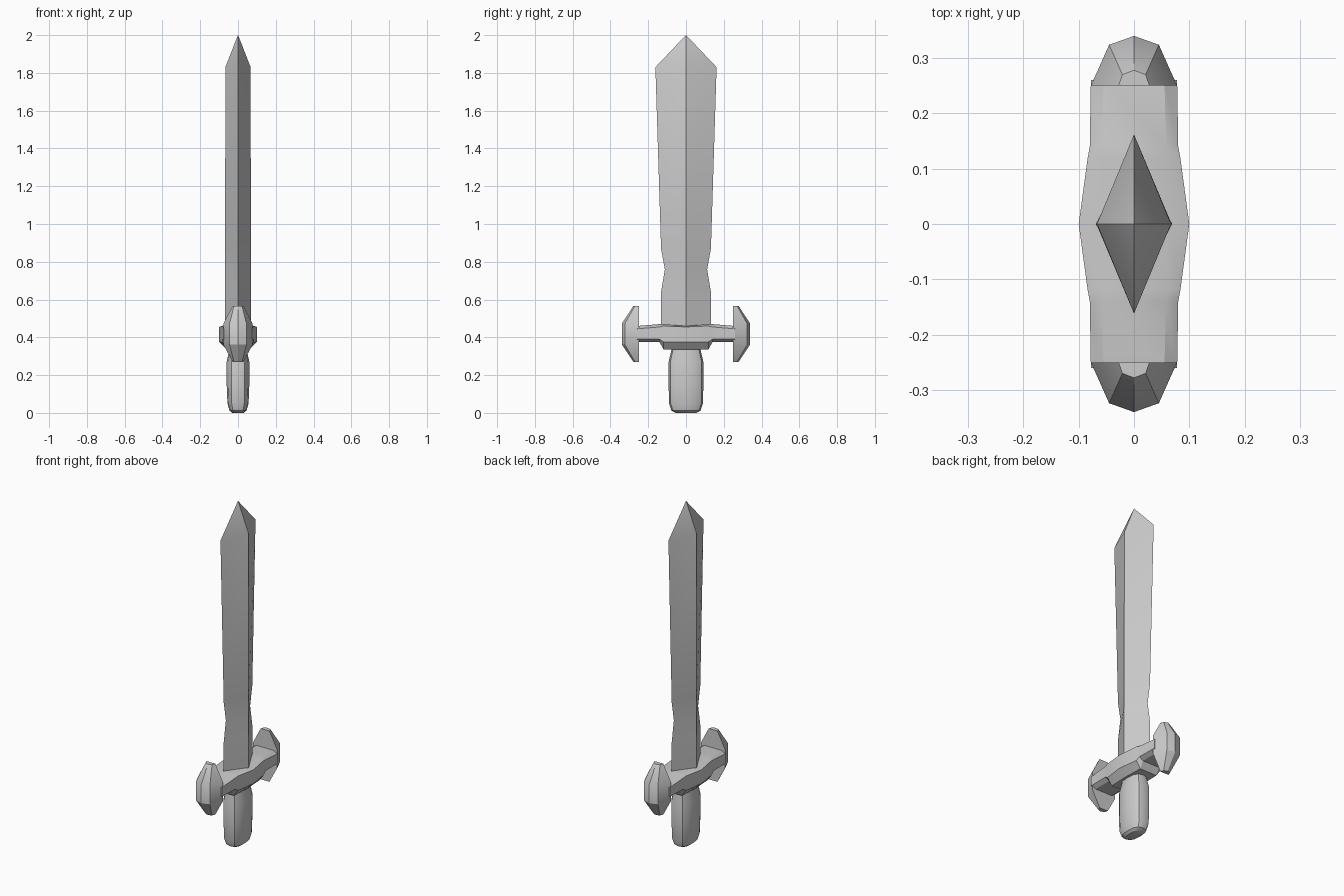
import bpy, bmesh, math

if "Cube" in bpy.data.objects:
    bpy.data.objects.remove(bpy.data.objects["Cube"])


def loft(name, rings):
    """Skin a list of equal-length point rings and cap both ends."""
    bm = bmesh.new()
    rows = [[bm.verts.new(p) for p in ring] for ring in rings]
    n = len(rows[0])
    for a, b in zip(rows, rows[1:]):
        for i in range(n):
            j = (i + 1) % n
            bm.faces.new((a[i], a[j], b[j], b[i]))
    bm.faces.new(rows[0])
    bm.faces.new(rows[-1])
    bmesh.ops.remove_doubles(bm, verts=bm.verts, dist=1e-5)
    bmesh.ops.recalc_face_normals(bm, faces=bm.faces)
    mesh = bpy.data.meshes.new(name)
    bm.to_mesh(mesh)
    bm.free()
    mesh.shade_smooth()
    mesh.set_sharp_from_angle(angle=math.radians(32))
    obj = bpy.data.objects.new(name, mesh)
    bpy.context.collection.objects.link(obj)
    return obj


def diamond(z, x, y):
    return [(x, 0, z), (0, y, z), (-x, 0, z), (0, -y, z)]


def rounded(z, x, y, sides=12):
    # superellipse section, between an oval and a box
    ring = []
    for i in range(sides):
        t = math.tau * i / sides
        c, s = math.cos(t), math.sin(t)
        ring.append((x * math.copysign(abs(c) ** 0.75, c),
                     y * math.copysign(abs(s) ** 0.75, s), z))
    return ring


# Blade: diamond section with a pinched waist and flared tip
blade = [(0.40, 0.069, 0.132), (0.64, 0.069, 0.132), (0.76, 0.069, 0.112),
         (0.87, 0.068, 0.132), (1.83, 0.067, 0.162), (2.0, 0.0005, 0.0005)]
loft("blade", [diamond(*b) for b in blade])

# Grip: rounded handle
grip = [(0.0, 0.030, 0.055), (0.012, 0.045, 0.077), (0.05, 0.056, 0.090),
        (0.15, 0.060, 0.092), (0.27, 0.060, 0.092), (0.33, 0.047, 0.078),
        (0.40, 0.047, 0.078)]
loft("grip", [rounded(*g) for g in grip])


def guard_ring(y, x, z_low, z_mid, z_high, z_top, x_low, x_top):
    half = [(x_low, z_low), (x, z_mid), (x, z_high), (x_top, z_top)]
    pts = half + [(-px, pz) for px, pz in reversed(half)]
    return [(px, y, pz) for px, pz in pts]


# Crossguard: thick centre block with thinner arms along y
arm = [(0.0, 0.100, 0.335, 0.375, 0.455, 0.460, 0.060, 0.060),
       (0.118, 0.084, 0.335, 0.375, 0.460, 0.470, 0.055, 0.060),
       (0.140, 0.080, 0.374, 0.390, 0.455, 0.470, 0.055, 0.058),
       (0.260, 0.078, 0.374, 0.390, 0.445, 0.460, 0.055, 0.055)]
left = [(-a[0],) + a[1:] for a in reversed(arm[1:])]
loft("crossguard", [guard_ring(*a) for a in left + arm])


def cap_ring(side, z, x_in, x_out, y_out, y_tip):
    pts = [(x_in, 0.25), (x_out, y_out), (0, y_tip), (-x_out, y_out), (-x_in, 0.25)]
    return [(x, side * y, z) for x, y in pts]


# Faceted end caps of the guard
cap = [(0.27, 0.028, 0.021, 0.270, 0.278), (0.362, 0.078, 0.045, 0.324, 0.340),
       (0.472, 0.078, 0.045, 0.324, 0.340), (0.567, 0.028, 0.021, 0.270, 0.278)]
for side, label in ((1, "back"), (-1, "front")):
    loft("guard_cap_" + label, [cap_ring(side, *c) for c in cap])
